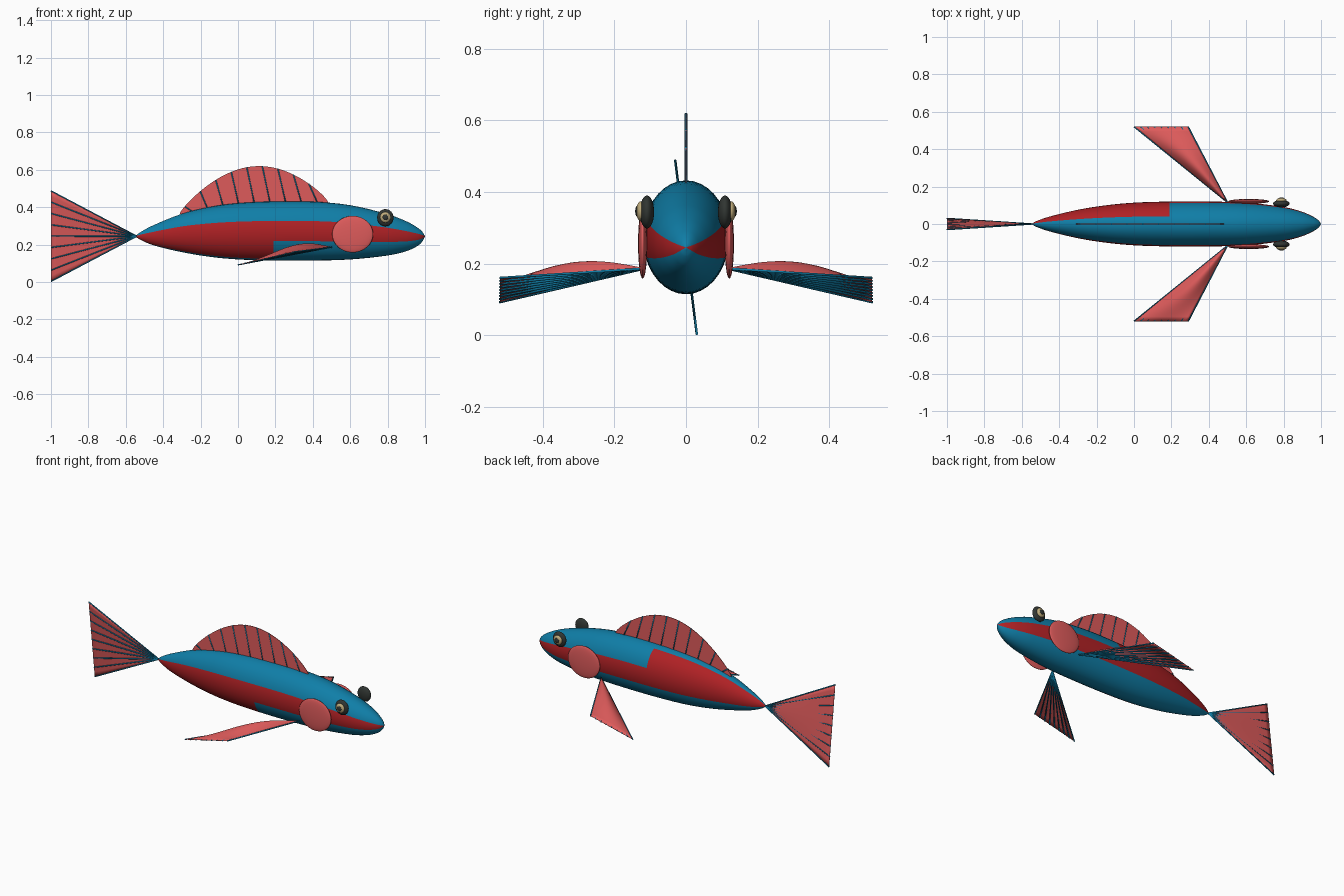
import bpy, bmesh, math
from mathutils import Vector

if "Cube" in bpy.data.objects:
    bpy.data.objects.remove(bpy.data.objects["Cube"])


def material(name, rgb):
    m = bpy.data.materials.new(name)
    m.diffuse_color = (*rgb, 1)
    m.use_nodes = True
    m.node_tree.nodes["Principled BSDF"].inputs["Base Color"].default_value = m.diffuse_color
    return m


BLUE = material("body_blue", (0.005, 0.21, 0.39))
RED = material("body_red", (0.43, 0.015, 0.018))
PINK = material("fin_red", (0.73, 0.105, 0.105))
BLACK = material("eye_black", (0.03, 0.036, 0.032))
TAN = material("eye_tan", (0.52, 0.41, 0.20))


def finish(name, bm, mats, smooth=True):
    bmesh.ops.recalc_face_normals(bm, faces=bm.faces)
    me = bpy.data.meshes.new(name)
    bm.to_mesh(me)
    bm.free()
    for m in mats:
        me.materials.append(m)
    for p in me.polygons:
        p.use_smooth = smooth
    ob = bpy.data.objects.new(name, me)
    bpy.context.collection.objects.link(ob)
    return ob


def rod(bm, a, b, r):
    """Thin six-sided rod between two points."""
    a, b = Vector(a), Vector(b)
    q = (b - a).to_track_quat('Z', 'Y')
    rings = []
    for p in (a, b):
        rings.append([bm.verts.new(p + q @ Vector((r * math.cos(k * math.pi / 3),
                                                   r * math.sin(k * math.pi / 3), 0)))
                      for k in range(6)])
    for k in range(6):
        n = (k + 1) % 6
        bm.faces.new((rings[0][k], rings[0][n], rings[1][n], rings[1][k]))
    bm.faces.new(rings[0])
    bm.faces.new(rings[1])


def solid(ob, t):
    mod = ob.modifiers.new("thickness", 'SOLIDIFY')
    mod.thickness = t
    mod.offset = 0


def ellipsoid(name, loc, scale, mat):
    bm = bmesh.new()
    bmesh.ops.create_uvsphere(bm, u_segments=32, v_segments=16, radius=1)
    for v in bm.verts:
        v.co = Vector(loc) + Vector(a * s for a, s in zip(v.co, scale))
    return finish(name, bm, [mat])


def fan(name, root, tip_a, tip_b, bulge, rays=9, r=0.0035):
    """Fan fin: cupped membrane over straight rays that share one root."""
    root, tip_a, tip_b, bulge = map(Vector, (root, tip_a, tip_b, bulge))
    n = 16
    bm = bmesh.new()
    start = bm.verts.new(root)
    prev = None
    for i in range(1, n + 1):
        u = i / n
        row = []
        for j in range(n + 1):
            v = j / n
            lift = math.sin(math.pi * u) * math.sin(math.pi * v)
            row.append(bm.verts.new(root.lerp(tip_a.lerp(tip_b, v), u) + bulge * lift))
        for j in range(n):
            if prev:
                bm.faces.new((prev[j], prev[j + 1], row[j + 1], row[j]))
            else:
                bm.faces.new((start, row[j + 1], row[j]))
        prev = row
    solid(finish(name + "_membrane", bm, [PINK]), 0.002)
    bm = bmesh.new()
    for k in range(rays):
        rod(bm, root, tip_a.lerp(tip_b, k / (rays - 1)), r)
    finish(name + "_rays", bm, [BLUE])


# Body: elliptical rings along x (x, top z, bottom z, half width)
stations = [(-0.55, .245, .245, 0), (-0.52, .268, .225, .016), (-0.45, .305, .196, .04),
            (-0.3, .365, .16, .076), (-0.15, .402, .135, .1), (0.0, .422, .121, .114),
            (0.19, .431, .115, .12), (0.4, .43, .115, .12), (0.6, .411, .121, .114),
            (0.8, .363, .142, .091), (0.9, .325, .165, .065), (0.96, .291, .193, .038),
            (0.988, .266, .22, .018), (1.0, .245, .245, 0)]
stations = [Vector(s) for s in stations]
rings_data = []
for i in range(len(stations) - 1):
    p0, p1 = stations[max(i - 1, 0)], stations[i]
    p2, p3 = stations[i + 1], stations[min(i + 2, len(stations) - 1)]
    h = p2[0] - p1[0]
    m1, m2 = (p2 - p0) * (h / (p2[0] - p0[0])), (p3 - p1) * (h / (p3[0] - p1[0]))
    for k in range(4):
        t = k / 4
        rings_data.append(p1 * (2*t**3 - 3*t**2 + 1) + m1 * (t**3 - 2*t**2 + t)
                          + p2 * (3*t**2 - 2*t**3) + m2 * (t**3 - t**2))
SEG = 36
bm = bmesh.new()
tail_pt = bm.verts.new((-0.55, 0, .245))
nose_pt = bm.verts.new((1.0, 0, .245))
rings = []
for x, top, bot, w in rings_data[1:]:
    rings.append([bm.verts.new((x, w * math.cos(2 * math.pi * k / SEG),
                                (top + bot) / 2 + (top - bot) / 2 * math.sin(2 * math.pi * k / SEG)))
                  for k in range(SEG)])


def is_red(k, x):
    """Side stripes; behind the middle each one widens (up on one flank, down on the other)."""
    a = (k + 0.5) * 360 / SEG % 180
    if a > 90:
        a -= 180
    return -20 < a < (70 if x < 0.19 else 20)


for k in range(SEG):
    n = (k + 1) % SEG
    f = bm.faces.new((tail_pt, rings[0][n], rings[0][k]))
    f.material_index = is_red(k, -0.5)
    f = bm.faces.new((nose_pt, rings[-1][k], rings[-1][n]))
    f.material_index = is_red(k, 0.9)
    for a, b in zip(rings, rings[1:]):
        f = bm.faces.new((a[k], a[n], b[n], b[k]))
        f.material_index = is_red(k, (a[k].co.x + b[k].co.x) / 2)
finish("body", bm, [BLUE, RED])


# Dorsal fin: arched sheet with slanted rays
def dorsal_base(x):
    return 0.368 + 0.062 * (x + 0.31) / 0.79


def dorsal_top(x):
    t = min(max((x + 0.31) / 0.79, 0), 1)
    return dorsal_base(x) + 0.22 * max(math.sin(math.pi * t), 0) ** 0.8


bm = bmesh.new()
prev = None
for i in range(41):
    x = -0.31 + 0.79 * (1 - math.cos(math.pi * i / 40)) / 2
    pair = [bm.verts.new((x, 0, dorsal_base(x) - 0.004)), bm.verts.new((x, 0, dorsal_top(x)))]
    if prev:
        bm.faces.new((prev[0], pair[0], pair[1], prev[1]))
    prev = pair
solid(finish("dorsal_fin_membrane", bm, [PINK], False), 0.003)
bm = bmesh.new()
for i in range(9):
    x = -0.24 + 0.083 * i
    rod(bm, (x, 0, dorsal_base(x)), (x - 0.045, 0, dorsal_top(x - 0.045)), 0.0035)
finish("dorsal_fin_rays", bm, [BLUE])

# Tail fin, slightly twisted
fan("tail_fin", (-0.54, 0, .245), (-1, -0.03, .488), (-1, 0.03, .003), (0, 0.004, 0))

# Paired parts: side fins, gill covers, eyes
for s, side in ((-1, "right"), (1, "left")):
    fan(side + "_side_fin", (0.5, s * 0.115, .186), (0.29, s * 0.52, .16),
        (0.0, s * 0.52, .092), (0, 0, 0.045))
    ellipsoid(side + "_gill_cover", (0.613, s * 0.121, .256), (.11, .013, .098), PINK)
    ellipsoid(side + "_eye", (0.788, s * 0.109, .344), (.044, .02, .046), BLACK)
    ellipsoid(side + "_iris", (0.788, s * 0.126, .346), (.028, .013, .028), TAN)
    ellipsoid(side + "_pupil", (0.788, s * 0.136, .346), (.015, .006, .015), BLACK)
